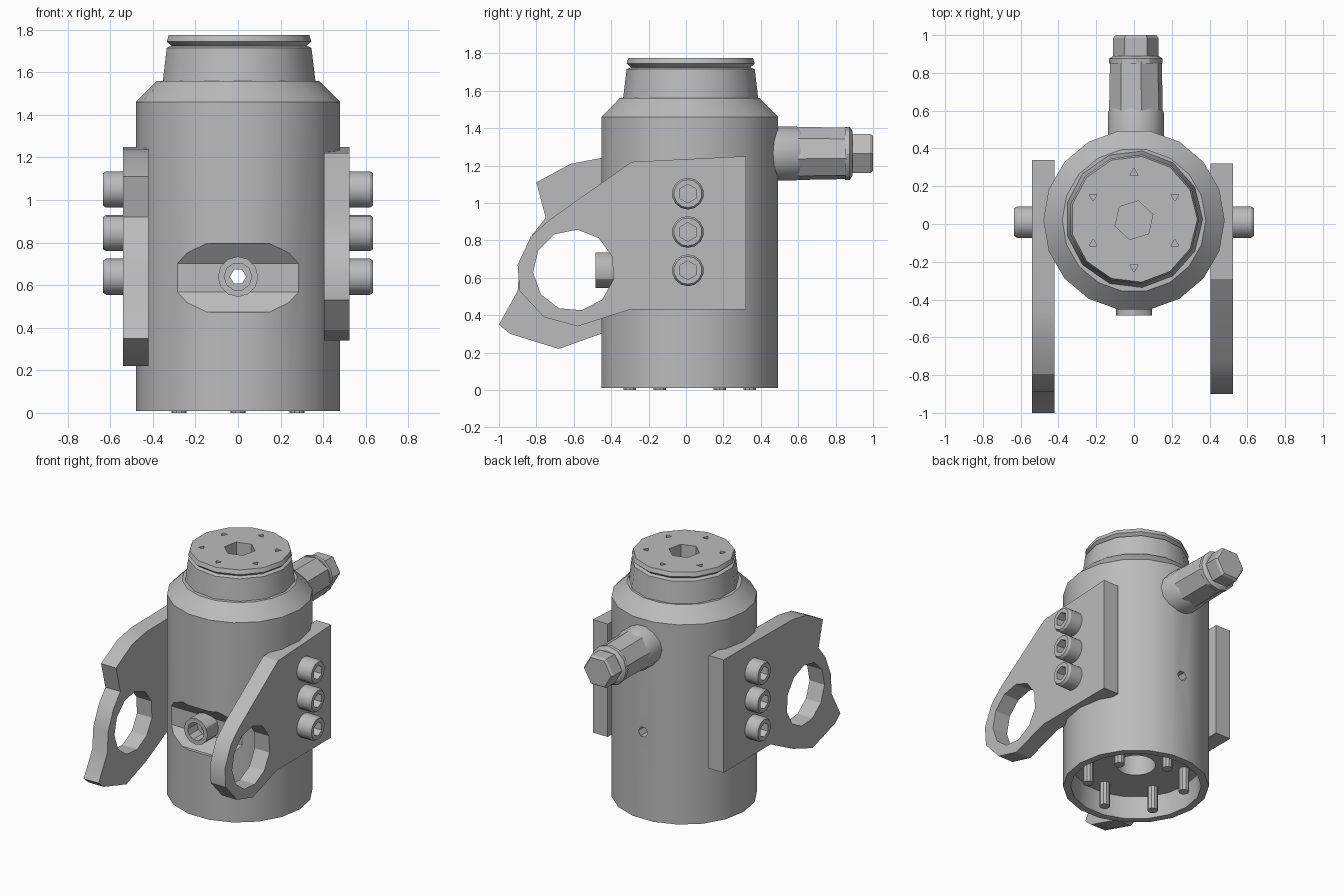
import bpy, bmesh, math
from mathutils import Vector, Matrix

if "Cube" in bpy.data.objects:
    bpy.data.objects.remove(bpy.data.objects["Cube"], do_unlink=True)

metal = bpy.data.materials.new("grey metal")
metal.use_nodes = True
GREY = (0.5, 0.5, 0.5, 1)
metal.diffuse_color = GREY
metal.node_tree.nodes["Principled BSDF"].inputs["Base Color"].default_value = GREY


def finish(name, bm):
    bmesh.ops.recalc_face_normals(bm, faces=bm.faces)
    mesh = bpy.data.meshes.new(name)
    bm.to_mesh(mesh)
    bm.free()
    mesh.materials.append(metal)
    obj = bpy.data.objects.new(name, mesh)
    bpy.context.collection.objects.link(obj)
    return obj


def lathe(name, profile, sides, origin=(0, 0, 0), axis=(0, 0, 1), phase=0.0):
    """Turn (radius, height) points about an axis; end rings are capped."""
    bm = bmesh.new()
    rings = []
    for r, h in profile:
        rings.append([bm.verts.new((r * math.cos(a), r * math.sin(a), h)) for a in
                      (phase + math.tau * i / sides for i in range(sides))])
    for low, high in zip(rings, rings[1:]):
        for i in range(sides):
            j = (i + 1) % sides
            bm.faces.new((low[i], low[j], high[j], high[i]))
    bm.faces.new(rings[0])
    bm.faces.new(rings[-1])
    turn = Vector((0, 0, 1)).rotation_difference(Vector(axis)).to_matrix().to_4x4()
    bm.transform(Matrix.Translation(origin) @ turn)
    return finish(name, bm)


def rod(name, radius, length, sides, origin, axis=(0, 0, 1), phase=0.0):
    return lathe(name, [(radius, 0), (radius, length)], sides, origin, axis, phase)


def plate(name, outline, x0, x1):
    """Extrude a (y, z) outline along x."""
    bm = bmesh.new()
    face = bm.faces.new([bm.verts.new((x0, y, z)) for y, z in outline])
    out = bmesh.ops.extrude_face_region(bm, geom=[face])
    verts = [v for v in out["geom"] if isinstance(v, bmesh.types.BMVert)]
    bmesh.ops.translate(bm, verts=verts, vec=(x1 - x0, 0, 0))
    return finish(name, bm)


def select(obj):
    bpy.ops.object.select_all(action='DESELECT')
    obj.select_set(True)
    bpy.context.view_layer.objects.active = obj


def cut(obj, *cutters):
    for cutter in cutters:
        select(obj)
        mod = obj.modifiers.new("cut", 'BOOLEAN')
        mod.operation, mod.solver, mod.object = 'DIFFERENCE', 'EXACT', cutter
        bpy.ops.object.modifier_apply(modifier=mod.name)
        bpy.data.objects.remove(cutter, do_unlink=True)


def smooth(obj):
    select(obj)
    bpy.ops.object.shade_smooth_by_angle(angle=math.radians(30))


CY = 0.02
BACK = (0, 1, 0)

# Main housing with open underside and chamfered shoulder
housing = lathe("housing", [(0.13, 0.32), (0.13, 0.17), (0.42, 0.17), (0.43, 0.01), (0.48, 0.01),
                            (0.48, 1.46), (0.38, 1.56)], 18, (0, CY, 0))
# Scooped pocket around the front port, and the cross bore
scoop = rod("scoop", 0.175, 0.9, 8, (-0.45, 0, 0), (1, 0, 0), math.pi / 8)
scoop.data.transform(Matrix.Translation((0, -0.48, 0.635)) @ Matrix.Diagonal((1, 0.75, 1, 1)))
cut(housing, scoop, rod("bore", 0.038, 1.4, 6, (0, -0.7, 0.64), BACK))
smooth(housing)

# Front port
port = rod("front_port", 0.095, 0.2, 12, (0, -0.485, 0.64), BACK)
cut(port, rod("port_mouth", 0.065, 0.12, 10, (0, -0.5, 0.64), BACK),
    rod("port_bore", 0.038, 0.5, 6, (0, -0.6, 0.64), BACK))
smooth(port)

# Top cap with grooved rim, drive socket and ring of small holes
cap = lathe("top_cap", [(0.365, 1.55), (0.345, 1.715), (0.322, 1.725), (0.345, 1.745), (0.335, 1.775)],
            13, (0, CY + 0.005, 0))
cut(cap, rod("socket", 0.105, 0.3, 6, (0, CY, 1.66), phase=0.3))
for k in range(6):
    a = math.pi / 2 + k * math.pi / 3
    cut(cap, rod("hole", 0.025, 0.1, 3, (0.25 * math.cos(a), CY + 0.25 * math.sin(a), 1.73), phase=a))
smooth(cap)

# Pins under the housing
for k in range(6):
    a = math.pi / 2 + k * math.pi / 3
    smooth(rod(f"bottom_pin_{k + 1}", 0.035, 0.19, 10,
               (0.32 * math.cos(a), CY + 0.32 * math.sin(a), 0)))

# Rear fitting: collar, tapered hexagon, flange and end nut
FIT = (0.01, 0, 1.265)
smooth(lathe("fitting_collar", [(0.148, 0.4), (0.148, 0.59), (0.135, 0.615)], 14, FIT, BACK))
smooth(lathe("fitting_hexagon", [(0.145, 0.6), (0.14, 0.86)], 8, FIT, BACK, 0.2))
smooth(lathe("fitting_flange", [(0.142, 0.85), (0.142, 0.875), (0.12, 0.89)], 12, FIT, BACK))
smooth(lathe("fitting_nut", [(0.12, 0.87), (0.12, 0.985), (0.108, 1.0)], 6, FIT, BACK))

# Side brackets with ring eyes
left_outline = [(0.32, 1.25), (0.32, 0.43), (-0.3, 0.43), (-0.58, 0.34), (-0.76, 0.39), (-0.89, 0.53),
                (-0.9, 0.67), (-0.83, 0.82), (-0.73, 0.91), (-0.29, 1.22)]
right_outline = [(0.34, 1.25), (0.34, 0.43), (-0.2, 0.43), (-0.455, 0.3), (-0.68, 0.22), (-0.94, 0.3),
                 (-1.0, 0.35), (-0.9, 0.53), (-0.89, 0.68), (-0.83, 0.82), (-0.75, 0.92),
                 (-0.8, 1.11), (-0.615, 1.21), (-0.455, 1.24)]
for name, outline, x0, x1 in (("left_bracket", left_outline, 0.405, 0.525),
                              ("right_bracket", right_outline, -0.54, -0.42)):
    bracket = plate(name, outline, x0, x1)
    cut(bracket, rod("eye", 0.218, 0.4, 11, (x0 - 0.1, -0.6, 0.64), (1, 0, 0), 0.2))
    smooth(bracket)

# Socket head bolts, three on each bracket
for side, sign in (("left", 1), ("right", -1)):
    for k in range(3):
        at = (0, 0.01, 0.64 + 0.205 * k)
        bolt = lathe(f"{side}_bolt_{k + 1}", [(0.085, 0.5), (0.085, 0.62), (0.075, 0.635)],
                     14, at, (sign, 0, 0))
        cut(bolt, lathe("key", [(0.05, 0.57), (0.05, 0.7)], 6, at, (sign, 0, 0)))
        smooth(bolt)
